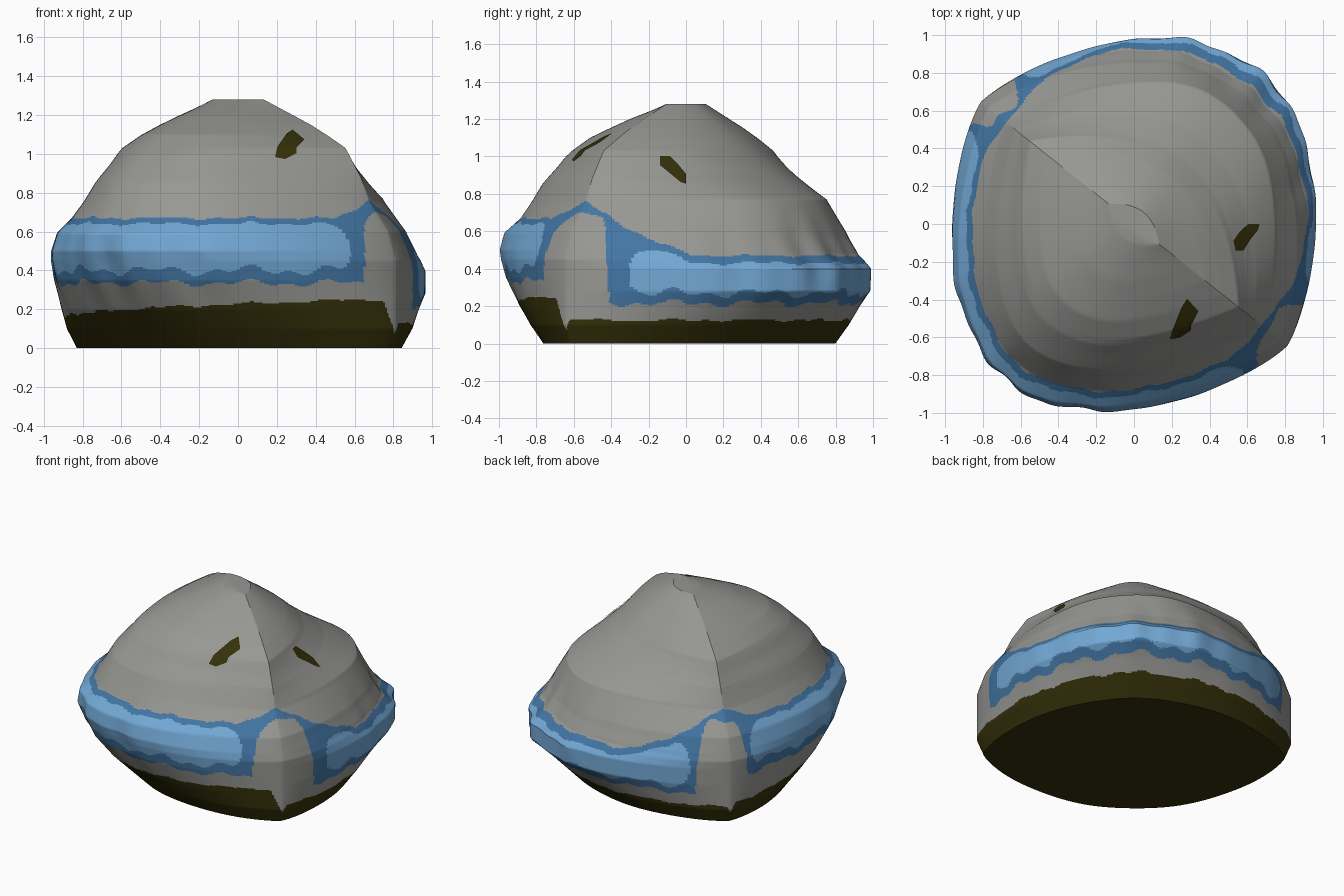
import bpy
import math
from mathutils import Vector
from mathutils.bvhtree import BVHTree

if "Cube" in bpy.data.objects:
    bpy.data.objects.remove(bpy.data.objects["Cube"])


def material(name, color):
    mat = bpy.data.materials.new(name)
    mat.use_nodes = True
    mat.diffuse_color = (*color, 1)
    mat.node_tree.nodes["Principled BSDF"].inputs["Base Color"].default_value = (*color, 1)
    return mat


GRAY, OLIVE, DARK, LIGHT = range(4)
MATERIALS = [
    material("stone gray", (0.31, 0.31, 0.295)),
    material("dark olive", (0.035, 0.03, 0.003)),
    material("deep blue", (0.055, 0.18, 0.37)),
    material("sky blue", (0.17, 0.39, 0.66)),
]

HEIGHT = 1.28
COLUMNS, ROWS = 320, 190
ALONG = Vector((0.78, -0.62, 0))    # direction of the ridge
ACROSS = Vector((0.62, 0.78, 0))    # towards the back flank

# Profiles as (height, value)
RIDGE = [(0, 1.0), (.1, 1.04), (.45, 1.04), (.6, .99), (.75, .87), (.88, .81),
         (1.03, .71), (1.09, .60), (1.15, .48), (1.28, .17)]
FRONT = [(0, .70), (.1, .80), (.2, .90), (.35, 1.01), (.5, 1.07), (.59, 1.06),
         (.67, .96), (.85, .85), (1.0, .70), (1.1, .56), (1.2, .32), (1.28, .08)]
BACK = [(0, .76), (.1, .86), (.2, .96), (.28, 1.05), (.4, 1.05), (.48, .95),
        (.56, .90), (.77, .80), (.9, .57), (1.0, .43), (1.1, .32), (1.28, .08)]
ROUNDNESS = [(0, .75), (.5, .74), (.75, .85), (.95, 1.0), (1.28, 1.0)]


def sample(profile, z):
    for (z0, a), (z1, b) in zip(profile, profile[1:]):
        if z <= z1:
            return a + (b - a) * (z - z0) / (z1 - z0)
    return profile[-1][1]


def surface(a, z):
    """Lens-shaped section with a crease at both ends of the ridge."""
    side = math.sin(a)
    u = sample(RIDGE, z) * math.cos(a)
    v = sample(FRONT if side < 0 else BACK, z) * abs(side) ** (2 * sample(ROUNDNESS, z))
    # Soft lumps, strongest around the belt
    belt = math.exp(-((z - 0.42) / 0.2) ** 2) * side * side
    v *= 1 + belt * (0.010 * math.sin(17 * a) + 0.008 * math.sin(29 * a + 1))
    v *= 1 + 0.006 * math.sin(9 * a + 5 * z)
    return ALONG * u + ACROSS * math.copysign(v, side) + Vector((0, 0, z))


def region(p):
    """Colour of the body at a point: base, belt with its highlight, or shell."""
    u, v, z = p.dot(ALONG), p.dot(ACROSS), p.z
    w = math.degrees(math.atan2(abs(v), abs(u)))
    front, rear_end = v < 0, u < 0
    turn = math.atan2(v, u)
    ripple = 0.012 * math.sin(13 * turn) + 0.010 * math.sin(31 * turn + 2)
    base = 0.2 + 0.05 * u if front else 0.125
    if z < min(base + 0.4 * ripple, 0.07 + 0.04 * w):
        return OLIVE
    if front:
        top = 0.67 + 0.09 * max(0, 1 - w / 16)
        bottom = 0.335
        arch, start = (7, 9) if rear_end else (11, 15)
        low, high = 0.40, 0.64
    else:
        top = 0.47 + 0.29 * max(0, 1 - w / 42) ** 1.2
        bottom = 0.215
        arch, start = (13, 15) if rear_end else (14, 20)
        low, high = 0.27, min(top - 0.04, 0.56 if rear_end else 0.5)
    if w < arch:
        bottom += (0.69 - bottom) * math.sqrt(1 - (w / arch) ** 4)
    if w > start:
        # Rounded end of the highlight
        end = min(1, (w - start) / 7)
        half = (high - low) / 2 * (1 - (1 - end) ** 3) ** 0.5
        middle = (high + low) / 2
        if middle - half + 1.4 * ripple < z < middle + half + 0.5 * ripple:
            return LIGHT
    if bottom + ripple < z < top + 0.4 * ripple:
        return DARK
    return GRAY


def build(name, verts, faces):
    mesh = bpy.data.meshes.new(name)
    mesh.from_pydata(verts, [], faces)
    for mat in MATERIALS:
        mesh.materials.append(mat)
    obj = bpy.data.objects.new(name, mesh)
    bpy.context.collection.objects.link(obj)
    bpy.ops.object.select_all(action="DESELECT")
    obj.select_set(True)
    bpy.context.view_layer.objects.active = obj
    bpy.ops.object.shade_smooth_by_angle()
    return obj


# Body: stacked rings closed by a flat underside and crown
verts = [surface(math.tau * c / COLUMNS, HEIGHT * r / ROWS)
         for r in range(ROWS + 1) for c in range(COLUMNS)]
faces = []
for r in range(ROWS):
    for c in range(COLUMNS):
        d = (c + 1) % COLUMNS
        lower, upper = r * COLUMNS, (r + 1) * COLUMNS
        faces.append((lower + c, lower + d, upper + d, upper + c))
faces.append(tuple(reversed(range(COLUMNS))))
faces.append(tuple(range(ROWS * COLUMNS, (ROWS + 1) * COLUMNS)))
body = build("body", verts, faces)
for face in body.data.polygons:
    face.material_index = region(face.center)
body.data.polygons[len(faces) - 2].material_index = OLIVE

# Eyes: thin patches laid onto the shell
tree = BVHTree.FromPolygons(verts, faces)


def eye(name, outline, place, direction):
    count, rings = len(outline), 4
    cx = sum(p[0] for p in outline) / count
    cz = sum(p[1] for p in outline) / count
    flat = [(cx, cz)]
    for k in range(1, rings + 1):
        flat += [(cx + (x - cx) * k / rings, cz + (z - cz) * k / rings) for x, z in outline]
    points = []
    for x, z in flat:
        hit, normal, _, _ = tree.ray_cast(place(x, z), direction)
        points.append(hit + normal * 0.006)
    patch = []
    for i in range(count):
        j = (i + 1) % count
        patch.append((0, 1 + i, 1 + j))
        for k in range(rings - 1):
            a, b = 1 + k * count, 1 + (k + 1) * count
            patch.append((a + i, b + i, b + j, a + j))
    obj = build(name, points, patch)
    for face in obj.data.polygons:
        face.material_index = OLIVE


eye("right_eye",
    [(.19, .98), (.24, .97), (.30, 1.0), (.30, 1.03), (.34, 1.07), (.28, 1.12), (.25, 1.10), (.20, 1.03)],
    lambda x, z: Vector((x, -3, z)), Vector((0, 1, 0)))
eye("left_eye",
    [(-.14, .95), (-.09, .91), (-.03, .86), (.0, .85), (.0, .90), (-.04, .95), (-.09, 1.0), (-.14, 1.0)],
    lambda y, z: Vector((3, y, z)), Vector((-1, 0, 0)))
